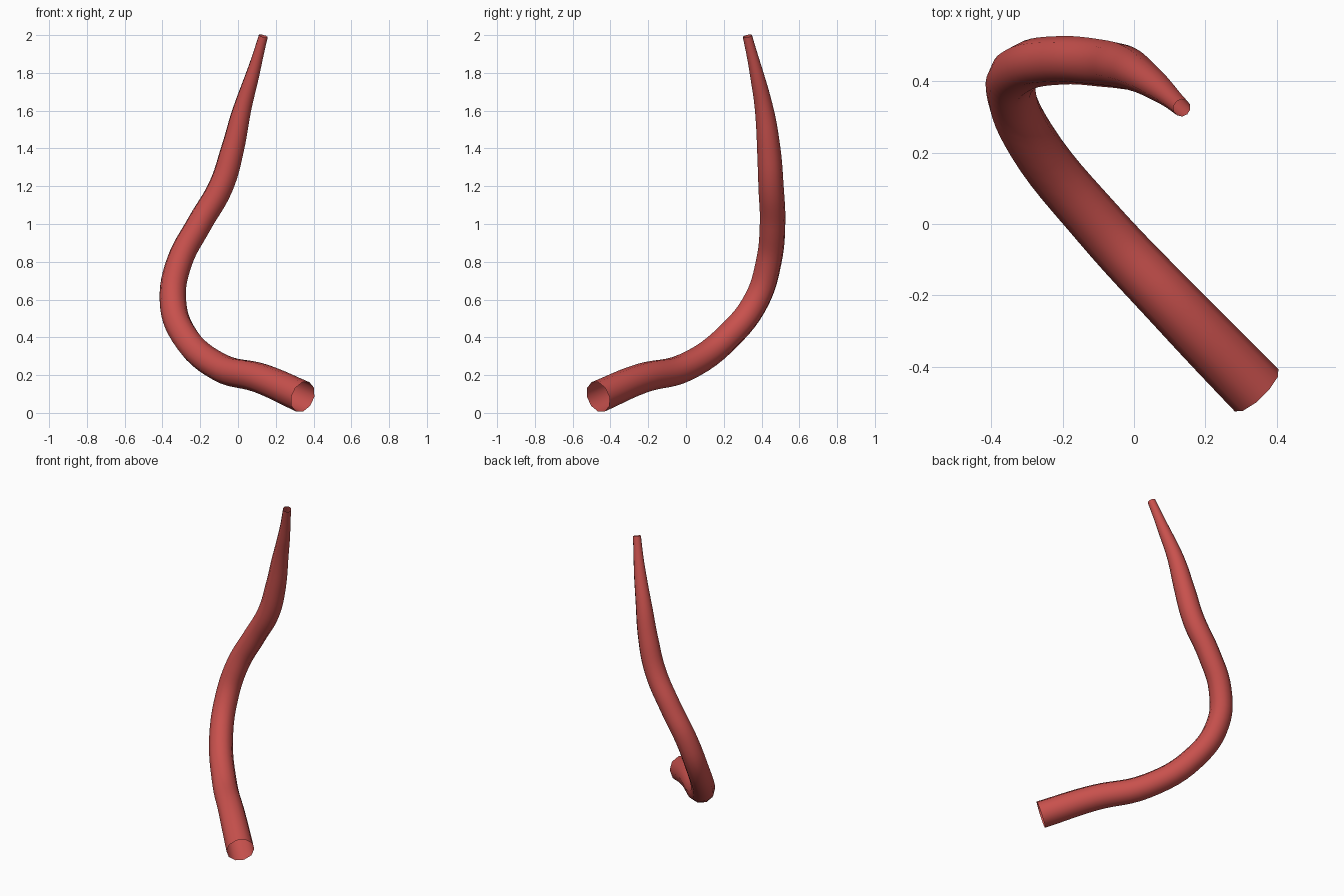
import bpy

cube = bpy.data.objects.get("Cube")
if cube:
    bpy.data.objects.remove(cube, do_unlink=True)

# Single red colour
red = bpy.data.materials.new("soft_red")
red.use_nodes = True
colour = (0.58, 0.082, 0.074, 1.0)
red.diffuse_color = colour
red.node_tree.nodes["Principled BSDF"].inputs["Base Color"].default_value = colour

# Centre line of the tube: x, y, z, radius
PATH = [
    (0.343, -0.465, 0.085, 0.085),
    (0.12, -0.235, 0.183, 0.08),
    (-0.1, 0.0, 0.243, 0.075),
    (-0.285, 0.23, 0.41, 0.072),
    (-0.345, 0.375, 0.6, 0.07),
    (-0.31, 0.438, 0.8, 0.069),
    (-0.205, 0.458, 1.0, 0.068),
    (-0.09, 0.45, 1.2, 0.067),
    (-0.028, 0.438, 1.4, 0.062),
    (0.02, 0.415, 1.6, 0.05),
    (0.08, 0.373, 1.8, 0.036),
    (0.134, 0.325, 1.995, 0.025),
]

# Tapered open tube swept along the path
curve = bpy.data.curves.new("curved_tube", "CURVE")
curve.dimensions = "3D"
curve.bevel_depth = 1.0
curve.bevel_resolution = 3
curve.resolution_u = 6
curve.use_fill_caps = False
curve.twist_mode = "MINIMUM"
spline = curve.splines.new("BEZIER")
spline.bezier_points.add(len(PATH) - 1)
spline.radius_interpolation = "CARDINAL"
spline.use_smooth = True
for point, (x, y, z, radius) in zip(spline.bezier_points, PATH):
    point.co = (x, y, z)
    point.radius = radius
    point.handle_left_type = point.handle_right_type = "AUTO"
curve.materials.append(red)

tube = bpy.data.objects.new("curved_tube", curve)
bpy.context.collection.objects.link(tube)

# Turn the swept curve into a smooth mesh
bpy.ops.object.select_all(action="DESELECT")
tube.select_set(True)
bpy.context.view_layer.objects.active = tube
bpy.ops.object.convert(target="MESH")
bpy.ops.object.shade_smooth()
